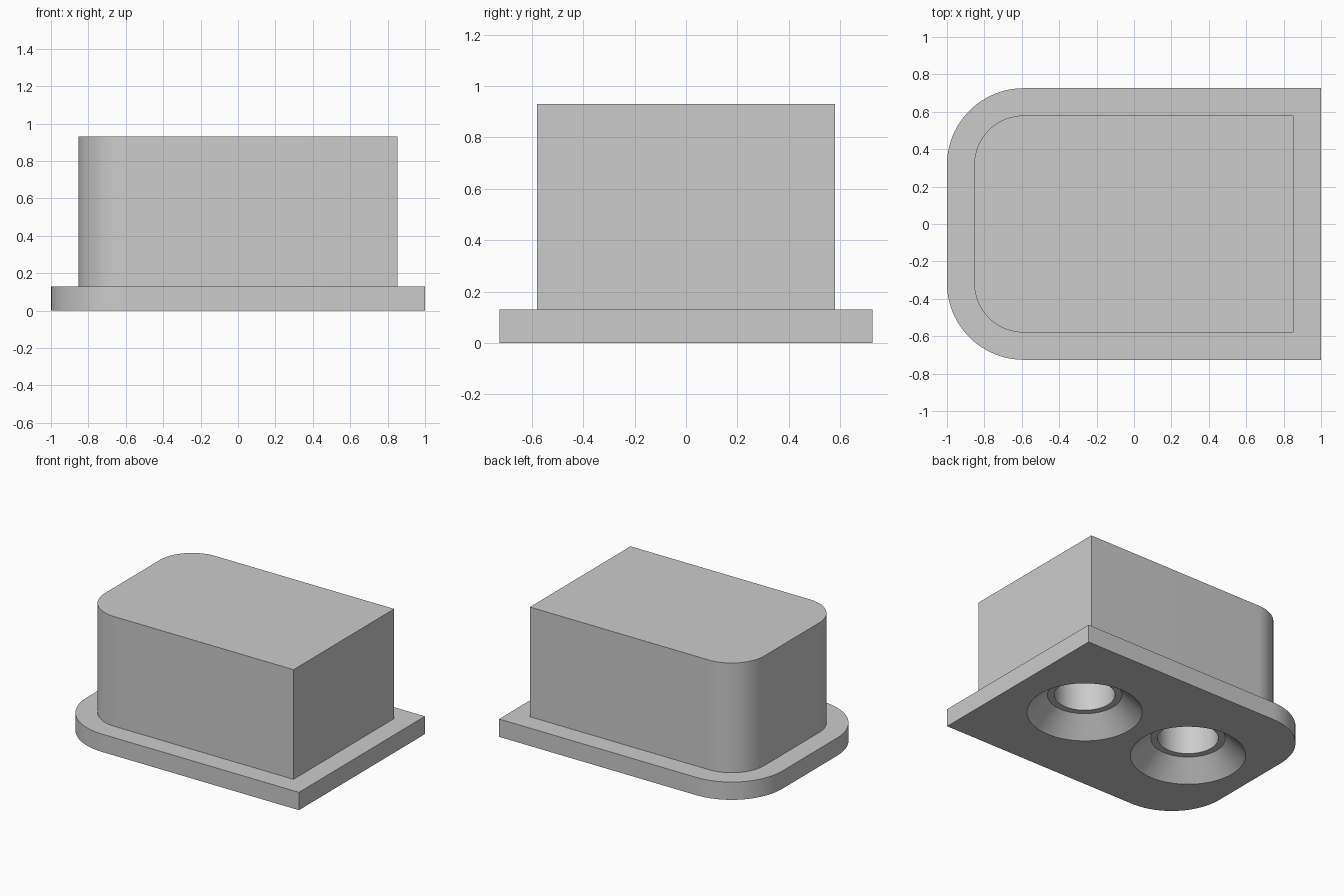
import bpy
import bmesh
from math import cos, sin, pi

default = bpy.data.objects.get("Cube")
if default:
    bpy.data.objects.remove(default, do_unlink=True)

# Sizes
FLANGE_TOP, BOX_TOP = 0.13, 0.93
HALF_X, HALF_Y, CORNER = 1.0, 0.726, 0.41
INSET = 0.146
ARC_STEPS, HOLE_SIDES = 24, 64
HOLE_CENTRES = (0.425, -0.465)
# Recess profile as (radius, height): wide countersink, small ledge, blind bore
RECESS = ((0.38, 0), (0.246, FLANGE_TOP), (0.2, FLANGE_TOP), (0.2, 0.8))


def outline(inset):
    """Plan outline: square at the +x end, two rounded corners at the -x end."""
    x, y, r = HALF_X - inset, HALF_Y - inset, CORNER - inset
    points = [(x, -y), (x, y)]
    for sign, start in ((1, pi / 2), (-1, pi)):
        for i in range(ARC_STEPS + 1):
            a = start + pi / 2 * i / ARC_STEPS
            points.append((-x + r + r * cos(a), sign * (y - r) + r * sin(a)))
    return points


def circle(cx, radius):
    angles = (2 * pi * i / HOLE_SIDES for i in range(HOLE_SIDES))
    return [(cx + radius * cos(a), radius * sin(a)) for a in angles]


def loft(bm, rings):
    """Skin successive (points, height) rings, cap the last, return the first ring."""
    loops = [[bm.verts.new((x, y, z)) for x, y in pts] for pts, z in rings]
    for low, high in zip(loops, loops[1:]):
        for i in range(len(low)):
            j = (i + 1) % len(low)
            bm.faces.new((low[i], low[j], high[j], high[i]))
    bm.faces.new(loops[-1])
    return loops[0]


bm = bmesh.new()
# Flange and raised box
outer, inner = outline(0), outline(INSET)
open_rings = [loft(bm, [(outer, 0), (outer, FLANGE_TOP),
                        (inner, FLANGE_TOP), (inner, BOX_TOP)])]
# Two stepped recesses in the underside
for cx in HOLE_CENTRES:
    open_rings.append(loft(bm, [(circle(cx, r), z) for r, z in RECESS]))
# Underside, filled around the recess openings
edges = [bm.edges.get((ring[i - 1], ring[i]))
         for ring in open_rings for i in range(len(ring))]
bmesh.ops.triangle_fill(bm, edges=edges, use_beauty=True, normal=(0, 0, -1))
bmesh.ops.recalc_face_normals(bm, faces=bm.faces[:])

mesh = bpy.data.meshes.new("housing")
bm.to_mesh(mesh)
bm.free()
housing = bpy.data.objects.new("housing", mesh)
bpy.context.collection.objects.link(housing)

# Plain grey finish
grey = bpy.data.materials.new("light grey")
grey.use_nodes = True
colour = (0.6, 0.6, 0.6, 1)
grey.diffuse_color = colour
grey.node_tree.nodes["Principled BSDF"].inputs["Base Color"].default_value = colour
mesh.materials.append(grey)

bpy.ops.object.select_all(action='DESELECT')
housing.select_set(True)
bpy.context.view_layer.objects.active = housing
bpy.ops.object.shade_smooth_by_angle(angle=pi / 6)
